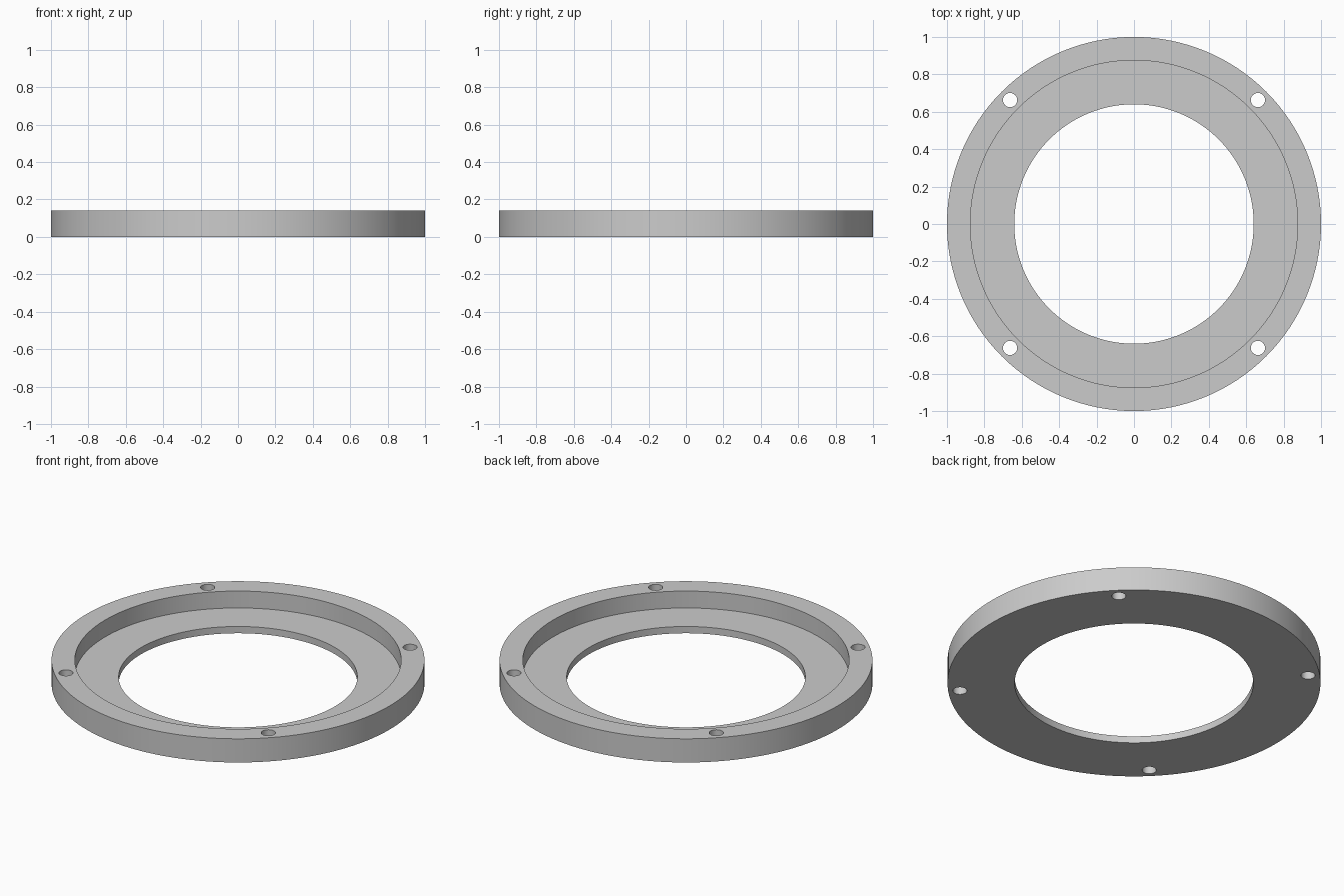
import bpy
import bmesh
from math import pi, radians, sin, cos

cube = bpy.data.objects.get("Cube")
if cube:
    bpy.data.objects.remove(cube, do_unlink=True)

SEGMENTS = 128
OUTER, RECESS, INNER = 1.0, 0.875, 0.64
HEIGHT, FLOOR = 0.14, 0.04
BOLT_CIRCLE, BOLT_RADIUS = 0.937, 0.038

# Plain grey material
grey = bpy.data.materials.new("light grey")
grey.use_nodes = True
colour = (0.6, 0.6, 0.6, 1)
grey.diffuse_color = colour
grey.node_tree.nodes["Principled BSDF"].inputs["Base Color"].default_value = colour


def add_object(name, bm):
    bmesh.ops.recalc_face_normals(bm, faces=bm.faces)
    mesh = bpy.data.meshes.new(name)
    bm.to_mesh(mesh)
    bm.free()
    mesh.materials.append(grey)
    obj = bpy.data.objects.new(name, mesh)
    bpy.context.scene.collection.objects.link(obj)
    return obj


# Stepped ring: lathe the L-shaped section around z
profile = [(INNER, 0), (OUTER, 0), (OUTER, HEIGHT),
           (RECESS, HEIGHT), (RECESS, FLOOR), (INNER, FLOOR)]
bm = bmesh.new()
loops = []
for i in range(SEGMENTS):
    a = 2 * pi * i / SEGMENTS
    loops.append([bm.verts.new((r * cos(a), r * sin(a), z)) for r, z in profile])
for i, loop in enumerate(loops):
    following = loops[(i + 1) % SEGMENTS]
    for j in range(len(profile)):
        k = (j + 1) % len(profile)
        bm.faces.new((loop[j], following[j], following[k], loop[k]))
ring = add_object("stepped_ring", bm)

# Four bolt holes through the rim, on the diagonals
bm = bmesh.new()
for i in range(4):
    a = pi / 4 + i * pi / 2
    made = bmesh.ops.create_cone(bm, cap_ends=True, segments=32, depth=3 * HEIGHT,
                                 radius1=BOLT_RADIUS, radius2=BOLT_RADIUS)
    bmesh.ops.translate(bm, verts=made["verts"],
                        vec=(BOLT_CIRCLE * cos(a), BOLT_CIRCLE * sin(a), HEIGHT / 2))
cutter = add_object("bolt_hole_cutter", bm)

holes = ring.modifiers.new("bolt holes", 'BOOLEAN')
holes.operation = 'DIFFERENCE'
holes.solver = 'EXACT'
holes.object = cutter

bpy.ops.object.select_all(action='DESELECT')
ring.select_set(True)
bpy.context.view_layer.objects.active = ring
bpy.ops.object.modifier_apply(modifier=holes.name)
bpy.data.objects.remove(cutter, do_unlink=True)

# Smooth walls, sharp rims
bpy.ops.object.shade_smooth_by_angle(angle=radians(30))
